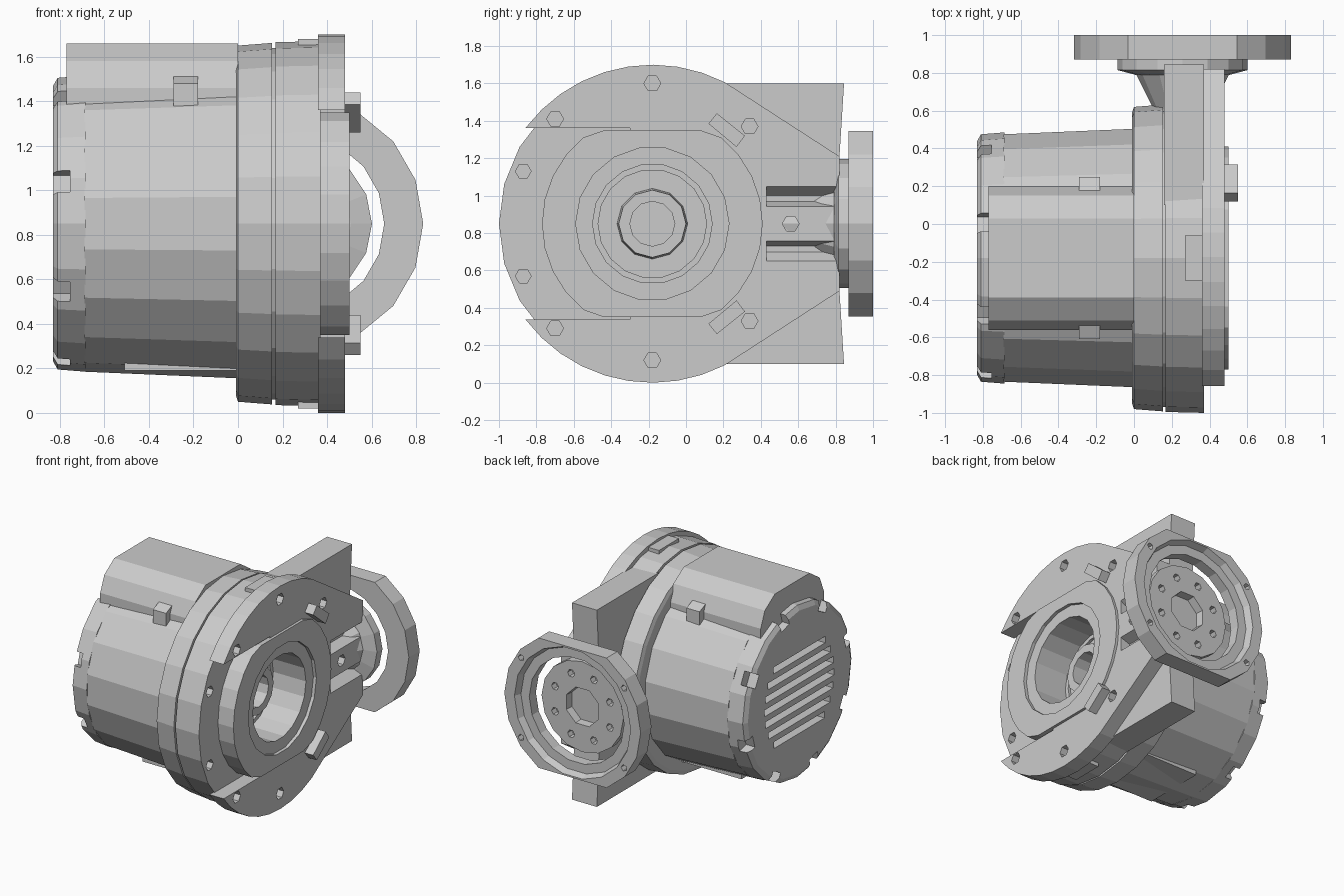
import bpy, bmesh
from math import sin, cos, pi, radians
from mathutils import Vector, Matrix

if "Cube" in bpy.data.objects:
    bpy.data.objects.remove(bpy.data.objects["Cube"])

CY, CZ = -0.18, 0.85     # main motor axis (runs along x)
FX = 0.257               # side outlet axis (runs along y)


def make(name, verts, faces):
    me = bpy.data.meshes.new(name)
    bm = bmesh.new()
    vs = [bm.verts.new(v) for v in verts]
    for f in faces:
        bm.faces.new([vs[i] for i in f])
    bmesh.ops.recalc_face_normals(bm, faces=bm.faces)
    bm.to_mesh(me)
    bm.free()
    ob = bpy.data.objects.new(name, me)
    bpy.context.collection.objects.link(ob)
    return ob


def loft(name, rings, closed=False):
    n, m = len(rings[0]), len(rings)
    faces = []
    for k in range(m if closed else m - 1):
        a, b = k * n, ((k + 1) % m) * n
        faces += [(a + i, a + (i + 1) % n, b + (i + 1) % n, b + i) for i in range(n)]
    if not closed:
        faces += [tuple(range(n)), tuple(range((m - 1) * n, m * n))]
    return make(name, [v for r in rings for v in r], faces)


def prism(name, yz, x0, x1):
    return loft(name, [[(x, y, z) for y, z in yz] for x in (x0, x1)])


def prism_y(name, xz, y0, y1):
    return loft(name, [[(x, y, z) for x, z in xz] for y in (y0, y1)])


def circle(r, n, cy=CY, cz=CZ, clip=9, a0=0.0):
    return [(cy + r * cos(a0 + 2 * pi * i / n),
             cz + max(-clip, min(clip, r * sin(a0 + 2 * pi * i / n)))) for i in range(n)]


def lathe(name, prof, n, axis='x', closed=False, clip=9, a0=0.0):
    """Turn (position, radius) pairs around the motor or the outlet axis."""
    rings = []
    for p, r in prof:
        if axis == 'x':
            rings.append([(p, a, b) for a, b in circle(r, n, clip=clip, a0=a0)])
        else:
            rings.append([(a, p, b) for a, b in circle(r, n, cy=FX, clip=clip, a0=a0)])
    return loft(name, rings, closed)


def box(name, x0, x1, y0, y1, z0, z1):
    return prism(name, [(y0, z0), (y1, z0), (y1, z1), (y0, z1)], x0, x1)


def cut(obs, cutters):
    for ob in obs:
        bpy.context.view_layer.objects.active = ob
        for c in cutters:
            m = ob.modifiers.new("cut", 'BOOLEAN')
            m.operation, m.solver, m.object = 'DIFFERENCE', 'EXACT', c
            bpy.ops.object.modifier_apply(modifier=m.name)
    for c in cutters:
        bpy.data.objects.remove(c)


# Motor housing, tapering slightly to the rear
lathe("motor_body", [(-0.69, 0.665), (0.01, 0.695)], 18, a0=pi / 18)
box("body_bottom_pad", -0.51, 0, -0.42, 0.06, 0.19, 0.4)

# Rear cover with vent slots and rim notches
cover = lathe("rear_cover", [(-0.83, 0.62), (-0.81, 0.655), (-0.685, 0.665)], 20)
cutters = []
for i in range(7):
    z = 0.56 + i * 0.095
    w = (0.42 ** 2 - (z - CZ) ** 2) ** 0.5
    cutters.append(box("slot", -0.9, -0.76, CY - w, CY + w, z - 0.025, z + 0.025))
for k in range(8):
    c = box("notch", -0.9, -0.755, 0.575, 0.8, -0.05, 0.05)
    c.data.transform(Matrix.Translation((0, CY, CZ)) @ Matrix.Rotation(radians(28 + 45 * k), 4, 'X'))
    cutters.append(c)
cut([cover], cutters)

# Terminal box on top, with clamp tabs on both sides
half = [(0.38, 1.25), (0.38, 1.46), (0.33, 1.58), (0.21, 1.66)]
prism("terminal_box", [(CY + y, z) for y, z in half] + [(CY - y, z) for y, z in half[::-1]], -0.77, 0)
for s in (-1, 1):
    prism("terminal_tab", [(CY + s * 0.34, 1.36), (CY + s * 0.43, 1.36),
                           (CY + s * 0.43, 1.48), (CY + s * 0.34, 1.52)], -0.29, -0.18)

# Motor flange, gasket and gear case flange
lathe("motor_flange", [(-0.01, 0.77), (0.0, 0.8), (0.153, 0.812)], 24)
lathe("gasket", [(0.14, 0.79), (0.18, 0.79)], 24)
case = lathe("gear_case_flange", [(0.168, 0.815), (0.37, 0.82)], 24)

# Front plate: two arc caps joined to the tapered outlet arm
def arc(a, b, n=9):
    return [(CY + 0.85 * cos(radians(a + (b - a) * i / n)),
             CZ + 0.85 * sin(radians(a + (b - a) * i / n))) for i in range(n + 1)]

plate = prism("front_plate", [(0.82, 1.21)] + arc(63, 143) + [(-0.3, CZ + 0.512), (-0.3, CZ - 0.512)]
              + arc(217, 297) + [(0.82, 0.49)], 0.36, 0.48)
slab = prism("outlet_gusset", [(0.1, 1.6), (0.845, 1.6), (0.82, 1.2), (0.82, 0.5),
                               (0.845, 0.1), (0.1, 0.1)], 0.16, 0.37)
disc = prism("bearing_cover", circle(0.59, 28, clip=0.5), 0.36, 0.5)

# Grooves either side of the arm's middle lug
grooves = []
for s in (-1, 1):
    p = [(0.55, CZ + s * 0.21), (0.48, CZ + s * 0.2), (0.40, CZ + s * 0.15),
         (0.40, CZ + s * 0.12), (0.55, CZ + s * 0.07)]
    grooves.append(prism_y("groove", p, 0.43, 0.9))
cut([plate], grooves)

# Stepped bore through the gear case
bore = lathe("bore", [(0.05, 0.29), (0.2, 0.29), (0.2, 0.32), (0.475, 0.32), (0.475, 0.41), (0.6, 0.41)], 18)
cut([case, plate, disc, slab], [bore])
bpy.data.objects["gasket"].hide_render = False
lathe("bore_floor_hub", [(0.165, 0.12), (0.165, 0.19), (0.3, 0.18), (0.3, 0.12)], 12, closed=True)

# Bolt holes in the plate, the arm lug and the exposed flange
holes = [(-0.18, 1.6), (-0.18, 0.12), (-0.7, 1.41), (-0.7, 0.29),
         (0.34, 1.37), (0.34, 0.33), (0.56, 0.85)]
cut([plate], [prism("hole", circle(0.045, 6, y, z), 0.39, 0.6) for y, z in holes])
cut([case], [prism("hole", circle(0.042, 6, -0.87, z), 0.3, 0.5) for z in (0.57, 1.13)])

# Slanted retaining tabs beside the bearing cover
for s in (-1, 1):
    prism("retaining_tab", [(y, CZ + s * z) for y, z in
                            [(0.12, 0.535), (0.165, 0.59), (0.315, 0.47), (0.27, 0.41)]], 0.47, 0.55)
    # Lugs at the plate's top and bottom
    box("cap_lug", 0.27, 0.37, -0.3, -0.06, CZ + s * 0.79 - 0.04, CZ + s * 0.79 + 0.04)

# Outlet neck and hub with bore and bolt circle
lathe("outlet_neck", [(0.4, 0.11), (0.62, 0.16), (0.82, 0.26)], 12, 'y')
hub = lathe("outlet_hub", [(0.79, 0.25), (0.815, 0.345), (0.88, 0.345)], 16, 'y')
cutters = [lathe("hub_bore", [(0.80, 0.14), (1.0, 0.16)], 8, 'y', a0=pi / 8)]
for k in range(8):
    a = 2 * pi * (k + 0.5) / 8
    cutters.append(prism_y("hub_hole", circle(0.03, 6, FX + 0.25 * cos(a), CZ + 0.25 * sin(a)), 0.83, 1.0))
cut([hub], cutters)

# Outlet ring with stepped inner rim, flattened top and bottom
ring = lathe("outlet_ring", [(0.87, 0.40), (0.87, 0.575), (1.0, 0.575), (1.0, 0.49),
                             (0.95, 0.47), (0.95, 0.40)], 18, 'y', closed=True, clip=0.495)
cut([ring], [prism_y("ring_hole", circle(0.025, 5, FX + 0.53 * cos(a), CZ + 0.53 * sin(a)), 0.94, 1.1)
             for a in (radians(d) for d in (35, 145, 215, 325))])
